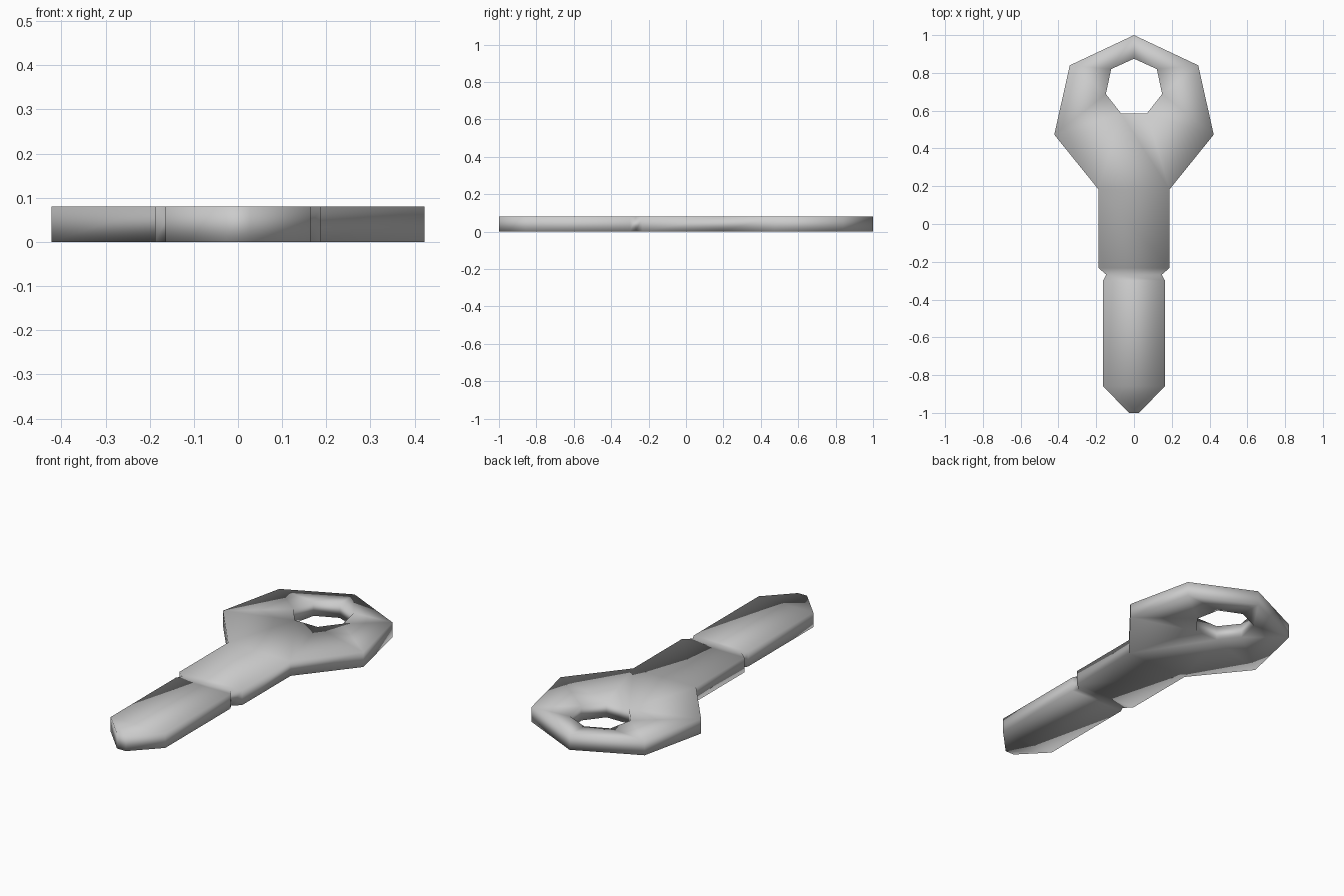
import bpy
import bmesh

cube = bpy.data.objects.get("Cube")
if cube:
    bpy.data.objects.remove(cube, do_unlink=True)

THICKNESS = 0.08

# Right half of each outline, from the tail end of the bow down the blade
outer_half = [(0, 1), (0.34, 0.84), (0.422, 0.473), (0.188, 0.183),
              (0.188, -0.233), (0.147, -0.268), (0.164, -0.30),
              (0.164, -0.858), (0.027, -1)]
hole_half = [(0, 0.875), (0.121, 0.82), (0.149, 0.688), (0.068, 0.585)]


def mirrored(half):
    """Close a half outline whose first point lies on the centre line."""
    return half + [(-x, y) for x, y in reversed(half[1:])]


def add_loop(bm, points):
    verts = [bm.verts.new((x, y, 0)) for x, y in points]
    return [bm.edges.new((a, b)) for a, b in zip(verts, verts[1:] + verts[:1])]


# Flat plate with a hole, extruded into a solid
bm = bmesh.new()
edges = add_loop(bm, mirrored(outer_half)) + add_loop(bm, mirrored(hole_half))
bmesh.ops.triangle_fill(bm, edges=edges, use_beauty=True, normal=(0, 0, 1))
extruded = bmesh.ops.extrude_face_region(bm, geom=bm.faces[:], use_keep_orig=True)
top = [g for g in extruded["geom"] if isinstance(g, bmesh.types.BMVert)]
bmesh.ops.translate(bm, verts=top, vec=(0, 0, THICKNESS))
bmesh.ops.recalc_face_normals(bm, faces=bm.faces[:])

# Soft shading runs over every edge
for face in bm.faces:
    face.smooth = True

mesh = bpy.data.meshes.new("key_body")
bm.to_mesh(mesh)
bm.free()
key = bpy.data.objects.new("key_body", mesh)
bpy.context.collection.objects.link(key)

# Plain grey metal
grey = bpy.data.materials.new("light_grey")
grey.use_nodes = True
colour = (0.6, 0.6, 0.6, 1)
grey.diffuse_color = colour
grey.node_tree.nodes["Principled BSDF"].inputs["Base Color"].default_value = colour
mesh.materials.append(grey)
